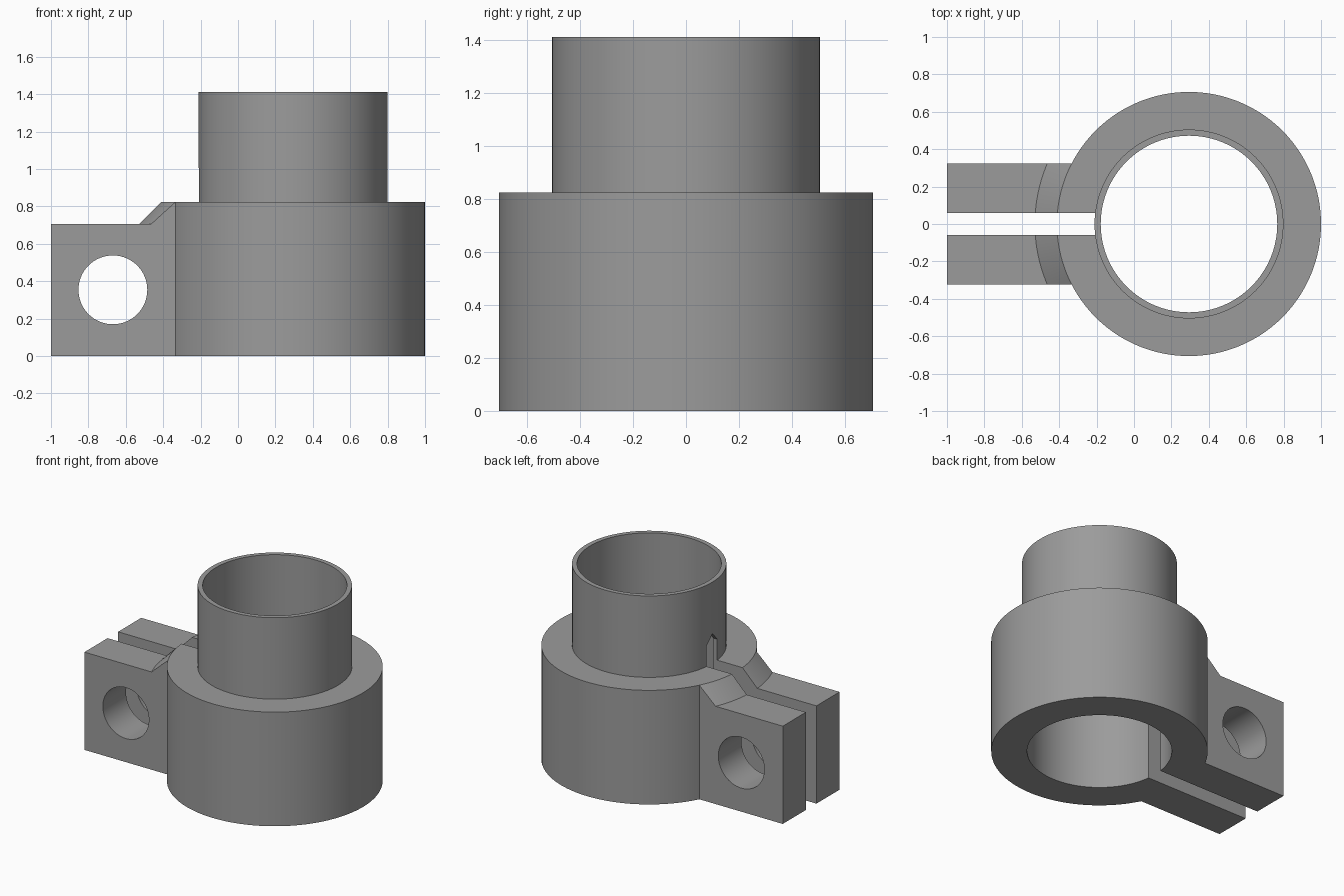
import bpy, bmesh, math

if "Cube" in bpy.data.objects:
    bpy.data.objects.remove(bpy.data.objects["Cube"])

CX = 0.294            # axis of the clamp ring
SEG = 128
R_RING, R_TUBE, R_BORE = 0.706, 0.505, 0.472
Z_LUG, Z_RING, Z_TOP = 0.706, 0.824, 1.412
LUG_Y, SLOT_Y = 0.324, 0.06

grey = bpy.data.materials.new("grey plastic")
grey.diffuse_color = (0.33, 0.33, 0.33, 1)
grey.use_nodes = True
grey.node_tree.nodes["Principled BSDF"].inputs["Base Color"].default_value = grey.diffuse_color


def make(name, bm, helper=True):
    bmesh.ops.recalc_face_normals(bm, faces=bm.faces)
    me = bpy.data.meshes.new(name)
    bm.to_mesh(me)
    bm.free()
    me.materials.append(grey)
    ob = bpy.data.objects.new(name, me)
    bpy.context.collection.objects.link(ob)
    ob.hide_render = helper
    return ob


def lathe(name, profile, helper=True):
    """Solid of revolution about the ring axis; profile is (radius, z) from bottom to top."""
    bm = bmesh.new()
    rings = [[bm.verts.new((CX + r * math.cos(2 * math.pi * i / SEG),
                            r * math.sin(2 * math.pi * i / SEG), z))
              for i in range(SEG)] for r, z in profile]
    for a, b in zip(rings, rings[1:]):
        for i in range(SEG):
            j = (i + 1) % SEG
            bm.faces.new((a[i], a[j], b[j], b[i]))
    bm.faces.new(rings[0])
    bm.faces.new(rings[-1])
    return make(name, bm, helper)


def extrude(name, outline, direction):
    """Prism from a planar outline pushed along a direction."""
    bm = bmesh.new()
    face = bm.faces.new([bm.verts.new(p) for p in outline])
    new = bmesh.ops.extrude_face_region(bm, geom=[face])["geom"]
    bmesh.ops.translate(bm, vec=direction,
                        verts=[v for v in new if isinstance(v, bmesh.types.BMVert)])
    return make(name, bm)


def boolean(target, tool, op):
    mod = target.modifiers.new(op, 'BOOLEAN')
    mod.operation, mod.solver, mod.object = op, 'EXACT', tool
    bpy.context.view_layer.update()
    me = bpy.data.meshes.new_from_object(
        target.evaluated_get(bpy.context.evaluated_depsgraph_get()))
    target.modifiers.clear()
    target.data = me
    bpy.data.objects.remove(tool)


def block(name, x0, x1, y, z0, z1):
    return extrude(name, [(x0, -y, z0), (x1, -y, z0), (x1, y, z0), (x0, y, z0)],
                   (0, 0, z1 - z0))


# Ring with the narrower tube on top
clamp = lathe("pipe_clamp", [(R_RING, 0), (R_RING, Z_RING),
                             (R_TUBE, Z_RING), (R_TUBE, Z_TOP)], helper=False)

# Clamping lug, with a conical gusset running down from the ring
gusset = lathe("gusset", [(R_RING + 0.236, Z_RING - 0.236), (R_RING, Z_RING)])
boolean(gusset, block("gusset_limit", -1.2, CX, LUG_Y, 0.3, 1.2), 'INTERSECT')
lug = block("lug", -1, CX, LUG_Y, 0, Z_LUG)
boolean(lug, gusset, 'UNION')
boolean(clamp, lug, 'UNION')

# Bore through ring and tube
boolean(clamp, lathe("bore", [(R_BORE, -0.2), (R_BORE, 1.7)]), 'DIFFERENCE')

# Slot between the lugs, ending in a pointed roof in the tube wall
slot = extrude("slot", [(-1.2, -SLOT_Y, -0.2), (-1.2, SLOT_Y, -0.2), (-1.2, SLOT_Y, 0.975),
                        (-1.2, 0, 1.04), (-1.2, -SLOT_Y, 0.975)], (CX + 1.2, 0, 0))
boolean(clamp, slot, 'DIFFERENCE')

# Bolt hole across both lugs
circle = [(-0.669 + 0.184 * math.cos(2 * math.pi * i / 64), -0.6,
           0.354 + 0.184 * math.sin(2 * math.pi * i / 64)) for i in range(64)]
boolean(clamp, extrude("bolt_hole", circle, (0, 1.2, 0)), 'DIFFERENCE')

# Smooth round walls, crisp edges
bpy.context.view_layer.objects.active = clamp
clamp.select_set(True)
bpy.ops.object.shade_smooth_by_angle(angle=math.radians(30))
